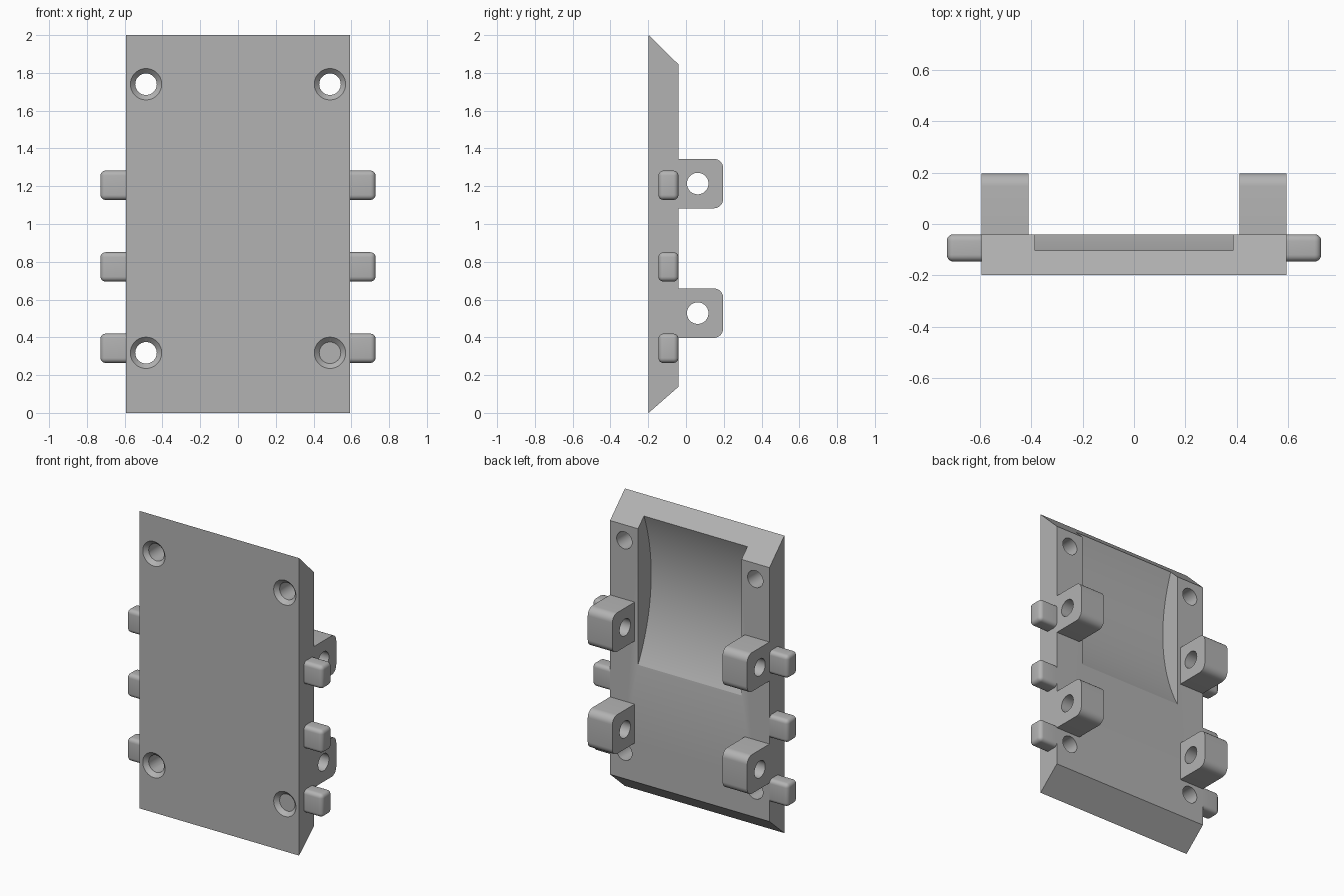
import bpy, bmesh, math
from mathutils import Matrix, Vector

cube = bpy.data.objects.get("Cube")
if cube:
    bpy.data.objects.remove(cube, do_unlink=True)

GREY = (0.45, 0.45, 0.45, 1)
mat = bpy.data.materials.new("plain grey")
mat.use_nodes = True
mat.diffuse_color = GREY
mat.node_tree.nodes["Principled BSDF"].inputs["Base Color"].default_value = GREY

HALF_W = 0.593            # half width of the plate
FRONT, BACK = -0.198, -0.04


def make_object(name, bm):
    bmesh.ops.recalc_face_normals(bm, faces=bm.faces)
    mesh = bpy.data.meshes.new(name)
    bm.to_mesh(mesh)
    bm.free()
    mesh.materials.append(mat)
    obj = bpy.data.objects.new(name, mesh)
    bpy.context.collection.objects.link(obj)
    return obj


def extrude_x(name, profile, x0, x1):
    """Solid with a (y, z) profile running from x0 to x1."""
    bm = bmesh.new()
    face = bm.faces.new([bm.verts.new((x0, y, z)) for y, z in profile])
    out = bmesh.ops.extrude_face_region(bm, geom=[face])
    verts = [v for v in out["geom"] if isinstance(v, bmesh.types.BMVert)]
    bmesh.ops.translate(bm, verts=verts, vec=(x1 - x0, 0, 0))
    return make_object(name, bm)


def cylinder(name, centre, axis, r1, r2, depth, segments=48):
    """Cylinder or cone along axis, r1 at its start and r2 at its end."""
    bm = bmesh.new()
    turn = Vector((0, 0, 1)).rotation_difference(Vector(axis)).to_matrix().to_4x4()
    bmesh.ops.create_cone(bm, cap_ends=True, segments=segments, radius1=r1, radius2=r2,
                          depth=depth, matrix=Matrix.Translation(centre) @ turn)
    return make_object(name, bm)


def cut(obj, cutters):
    """Subtract the cutters, bake the result and remove them."""
    for c in cutters:
        c.hide_render = True
        mod = obj.modifiers.new("cut", "BOOLEAN")
        mod.operation, mod.solver, mod.object = "DIFFERENCE", "EXACT", c
    graph = bpy.context.evaluated_depsgraph_get()
    obj.data = bpy.data.meshes.new_from_object(obj.evaluated_get(graph))
    obj.modifiers.clear()
    for c in cutters:
        bpy.data.objects.remove(c, do_unlink=True)


def smooth(obj):
    bpy.ops.object.select_all(action="DESELECT")
    obj.select_set(True)
    bpy.context.view_layer.objects.active = obj
    bpy.ops.object.shade_smooth_by_angle(angle=math.radians(30))


# Plate with slanted top and bottom ends
plate = extrude_x("plate", [(FRONT, 0), (BACK, 0.138), (BACK, 1.845), (FRONT, 2)],
                  -HALF_W, HALF_W)

# Curved scoop in the back and four countersunk screw holes
cutters = [cylinder("scoop_cutter", (0, 1.0, 1.487), (1, 0, 0), 1.18, 1.18, 0.77, 256)]
for x in (-0.487, 0.487):
    for z in (0.318, 1.74):
        cutters.append(cylinder("hole_cutter", (x, -0.1, z), (0, 1, 0), 0.057, 0.057, 0.5))
        cutters.append(cylinder("sink_cutter", (x, FRONT, z), (0, 1, 0), 0.109, 0.057, 0.052))
cut(plate, cutters)
smooth(plate)


# Mounting lugs with rounded back corners and a cross hole
def make_lug(name, side, z):
    r, tip, h = 0.05, 0.197, 0.131
    profile = [(BACK, z - h)]
    for cz, start in ((z - h + r, -90), (z + h - r, 0)):
        for i in range(9):
            a = math.radians(start + i * 90 / 8)
            profile.append((tip - r + r * math.cos(a), cz + r * math.sin(a)))
    profile.append((BACK, z + h))
    lug = extrude_x(name, profile, side * 0.41, side * HALF_W)
    cut(lug, [cylinder("lug_cutter", (side * 0.5, 0.062, z), (1, 0, 0), 0.057, 0.057, 0.5)])
    smooth(lug)


# Side pegs, rounded everywhere except where they meet the plate
def make_peg(name, side, z):
    length, depth, height = 0.135, 0.106, 0.155
    root = side * HALF_W
    bm = bmesh.new()
    bmesh.ops.create_cube(bm, size=1, matrix=Matrix.Translation(
        (root + side * length / 2, BACK - depth / 2, z)) @ Matrix.Diagonal(
        (length, depth, height, 1)))
    edges = [e for e in bm.edges if not all(abs(v.co.x - root) < 0.001 for v in e.verts)]
    bmesh.ops.bevel(bm, geom=edges, offset=0.026, segments=5, profile=0.5, affect="EDGES")
    smooth(make_object(name, bm))


for side, label in ((1, "left"), (-1, "right")):
    for z, level in ((0.528, "lower"), (1.214, "upper")):
        make_lug(f"{level}_{label}_lug", side, z)
    for z, level in ((0.342, "lower"), (0.773, "middle"), (1.205, "upper")):
        make_peg(f"{level}_{label}_peg", side, z)
